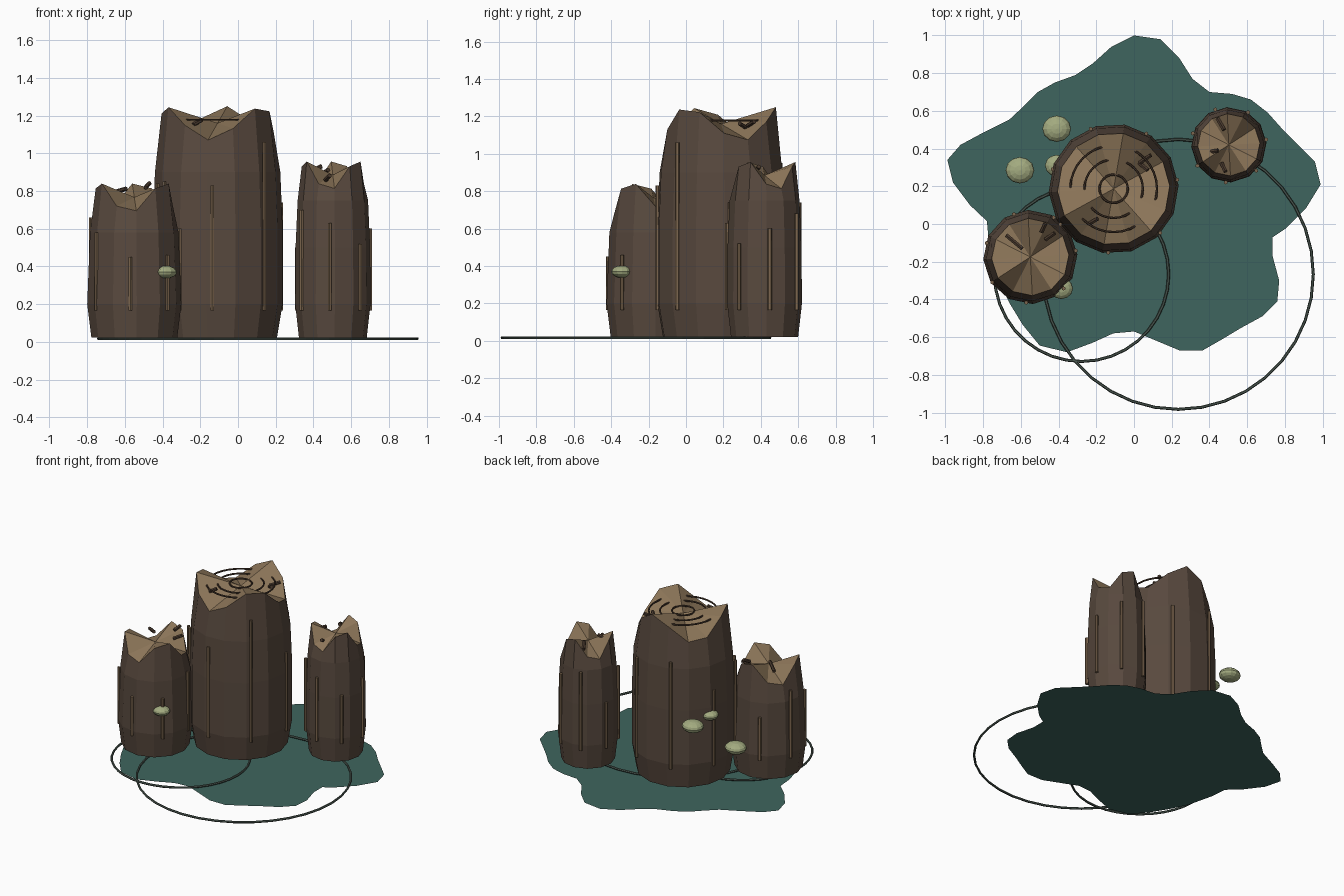
import bpy, bmesh, math
from mathutils import Vector

if "Cube" in bpy.data.objects:
    bpy.data.objects.remove(bpy.data.objects["Cube"])


def material(name, rgb):
    m = bpy.data.materials.new(name)
    lin = [((c / 255 + 0.055) / 1.055) ** 2.4 for c in rgb]
    m.diffuse_color = (*lin, 1)
    m.use_nodes = True
    m.node_tree.nodes["Principled BSDF"].inputs["Base Color"].default_value = m.diffuse_color
    return m


BARK = material("bark brown", (88, 73, 62))
WOOD = material("cut wood tan", (142, 119, 90))
STRIP = material("bark ridge tan", (124, 102, 78))
TWIG = material("dark twig brown", (74, 58, 46))
WATER = material("pond teal", (62, 101, 94))
RIPPLE = material("ripple grey green", (78, 92, 84))
FUNGUS = material("fungus green", (163, 171, 128))


def finish(bm, name, *mats):
    me = bpy.data.meshes.new(name)
    bm.to_mesh(me)
    bm.free()
    for m in mats:
        me.materials.append(m)
    ob = bpy.data.objects.new(name, me)
    bpy.context.collection.objects.link(ob)
    return ob


def polar(c, r, deg, z):
    a = math.radians(deg)
    return Vector((c[0] + r * math.cos(a), c[1] + r * math.sin(a), z))


def torus(name, c, r, z, minor, segs, mat):
    bpy.ops.mesh.primitive_torus_add(major_radius=r, minor_radius=minor,
                                     major_segments=segs, minor_segments=6,
                                     location=(c[0], c[1], z))
    ob = bpy.context.object
    ob.name = name
    ob.data.materials.append(mat)


def rod(name, a, b, r, mat):
    a, b = Vector(a), Vector(b)
    bm = bmesh.new()
    bmesh.ops.create_cone(bm, cap_ends=True, segments=6, radius1=r, radius2=r,
                          depth=(b - a).length)
    bm.transform((b - a).to_track_quat('Z', 'Y').to_matrix().to_4x4())
    bmesh.ops.translate(bm, verts=bm.verts, vec=(a + b) / 2)
    finish(bm, name, mat)


def trunk(name, c, sides, profile, rim_r, rim_z, amp, ridge_r, ridge_tops):
    """Bulging stump with a three-peaked broken top and seven bark ridges."""
    bm = bmesh.new()
    angles = [3 + 360 * i / sides for i in range(sides)]
    loops = [[bm.verts.new(polar(c, r, a, z)) for a in angles]
             for r, z in profile]
    loops.append([bm.verts.new(polar(
        c, rim_r, a, rim_z + amp * math.cos(math.radians(3 * (a - 82)))))
        for a in angles])
    bm.faces.new(loops[0][::-1])
    for lo, hi in zip(loops, loops[1:]):
        for i in range(sides):
            j = (i + 1) % sides
            bm.faces.new((lo[i], lo[j], hi[j], hi[i]))
    # cut wood fan on top
    mid = bm.verts.new((c[0], c[1], rim_z))
    for i in range(sides):
        f = bm.faces.new((loops[-1][i], loops[-1][(i + 1) % sides], mid))
        f.material_index = 1
    finish(bm, name, BARK, WOOD)
    for i, top in enumerate(ridge_tops):
        a = 8 + i * 360 / 7
        rod(f"{name}_ridge", polar(c, ridge_r, a, 0.165),
            polar(c, ridge_r, a, top), 0.011, STRIP)


# pond surface
outline = [(0, 1), (.14, .98), (.24, .88), (.31, .77), (.40, .70), (.52, .69),
           (.62, .66), (.71, .59), (.79, .50), (.88, .41), (.96, .33),
           (.99, .21), (.91, .08), (.81, -.02), (.735, -.07), (.735, -.17),
           (.77, -.30), (.76, -.41), (.68, -.49), (.57, -.55), (.47, -.61),
           (.365, -.67), (.24, -.67), (.12, -.62), (0, -.57), (-.11, -.58),
           (-.22, -.63), (-.355, -.68), (-.50, -.645), (-.59, -.535),
           (-.66, -.42), (-.72, -.30), (-.77, -.10), (-.78, .015),
           (-.87, .10), (-.96, .22), (-.99, .34), (-.92, .42), (-.79, .49),
           (-.66, .555), (-.59, .62), (-.51, .70), (-.42, .75), (-.31, .79),
           (-.22, .85), (-.12, .94)]
bm = bmesh.new()
face = bm.faces.new([bm.verts.new((x, y, 0)) for x, y in outline][::-1])
face.normal_update()
if face.normal.z < 0:
    face.normal_flip()
bmesh.ops.triangulate(bm, faces=bm.faces[:])
finish(bm, "pond", WATER)

# ripple rings
torus("large_ripple", (0.235, -0.267), 0.716, 0.017, 0.008, 36, RIPPLE)
torus("small_ripple", (-0.278, -0.267), 0.462, 0.017, 0.008, 36, RIPPLE)

# three stumps
MIDDLE, LEFT, RIGHT = (-.108, .187), (-.55, -.175), (.503, .42)
trunk("middle_trunk", MIDDLE, 14,
      [(.315, .022), (.345, .2), (.345, .6), (.333, .9)],
      .298, 1.16, .09, .34, (.74, .9, .95, .72, .85, .83, 1.06))
trunk("left_trunk", LEFT, 12,
      [(.228, .022), (.25, .2), (.235, .58)],
      .205, .767, .086, .243, (.6, .84, .48, .66, .58, .45, .46))
trunk("right_trunk", RIGHT, 12,
      [(.18, .022), (.2, .2), (.198, .5), (.187, .75)],
      .165, .885, .085, .2, (.6, .68, .74, .5, .7, .63, .52))

# growth rings on the tallest stump
for r in (.075, .155, .23):
    torus("growth_ring", MIDDLE, r, 1.178, .006, 32, TWIG)

# splinters lying on the cut tops: x, y, z, heading in degrees, length
for x, y, z, a, n in ((.06, .345, 1.16, 35, .07), (.05, .305, 1.15, -40, .06),
                      (-.215, .015, 1.165, 30, .05),
                      (-.635, -.095, .80, -40, .11), (-.48, -.02, .83, 65, .05),
                      (-.445, -.065, .79, 35, .06),
                      (.46, .53, .90, -60, .07), (.42, .385, .92, 10, .05),
                      (.475, .30, .87, -65, .05)):
    d = polar((0, 0), n / 2, a, .012)
    p = Vector((x, y, z))
    rod("splinter", p - d, p + d, .012, TWIG)

# flattened shelf fungus
for x, y, z, r in ((-.41, .505, .53, .076), (-.605, .285, .34, .076),
                   (-.41, .31, .54, .062), (-.385, -.342, .37, .061)):
    bpy.ops.mesh.primitive_uv_sphere_add(segments=12, ring_count=8, radius=1,
                                         location=(x, y, z))
    ob = bpy.context.object
    ob.name = "shelf_fungus"
    ob.scale = (r, r * .92, r * .55)
    ob.data.materials.append(FUNGUS)
